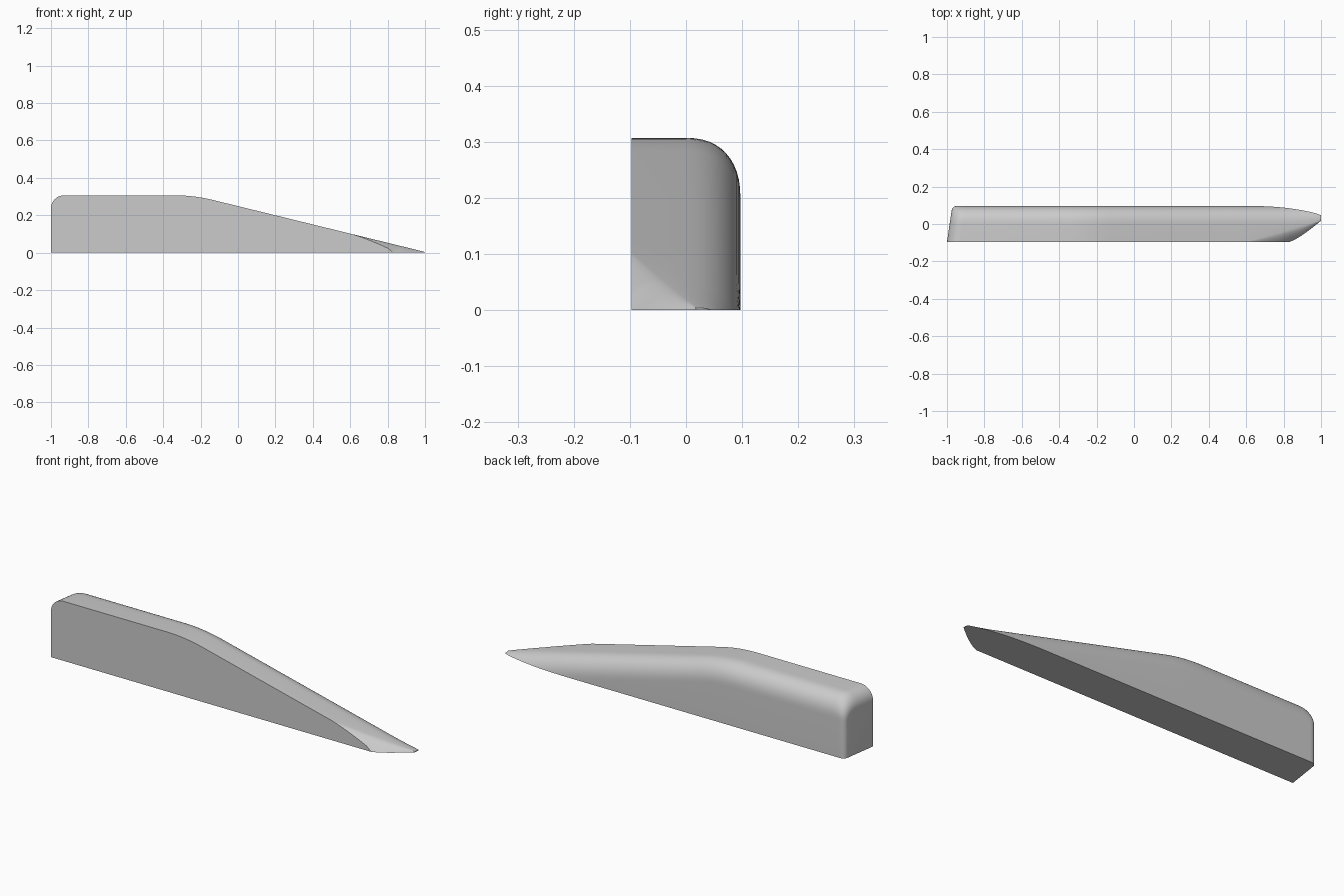
import bpy, bmesh, math

if "Cube" in bpy.data.objects:
    bpy.data.objects.remove(bpy.data.objects["Cube"])

W = 0.097          # half width of the wedge
TOP = 0.307        # height of the flat top
P = 2.3            # squareness of the rounded edge


def ramp(x):
    """Height of the sloping top, rounded into the flat top."""
    if x <= -0.34:
        return TOP
    if x < -0.14:
        t = (x + 0.34) / 0.2
        return TOP * (1 - t * t) + 0.2833 * t * t
    return 0.249 - 0.245 * x


def section(x, height, back, radius):
    """One cross-section, running from bottom front over the top to bottom back."""
    k = max(0.0, (x - 0.6) / 0.4)
    # the front side is trimmed away towards the nose
    front, front_h = -W, height
    if x > 0.6:
        front_h = height * math.sqrt(max(0.0, 1 - ((x - 0.6) / 0.23) ** 1.7))
    if x >= 0.83:
        front_h = 0.0
        front = -W + 0.115 * ((x - 0.83) / 0.17) ** 1.25
    start = max(front, -W + 0.115 * k)
    mid = 0.02 * max(0.0, (x - 0.83) / 0.17) ** 2
    pts = [(front, 0.0)]
    for i in range(9):                       # front edge of the nose
        t = 1 - i / 8
        pts.append((start + (front - start) * t,
                    front_h + (height - front_h) * (1 - t ** 1.7)))
    # rounded back edge, cut off at the ground
    drop = min(height, radius)
    a_end = math.asin(min(1.0, (1 - (1 - drop / radius) ** P) ** 0.5))
    for i in range(13):
        a = a_end * i / 12
        y = mid + (back - mid) * math.sin(a) ** (2 / P)
        z = height - radius * (1 - max(0.0, math.cos(a)) ** (2 / P))
        pts.append((y, max(0.0, z)))
    pts.append((pts[-1][0], 0.0))
    return pts


# stations along the length: rounded blunt end, bend, then nose
rows = []
for i in range(9):
    a = math.pi / 2 * i / 8
    d = 0.07 * (1 - math.cos(a))
    r = max(0.0, 1 - d / 0.025)
    rows.append((-1 + d, TOP - 0.07 * (1 - math.sin(a)),
                 W - 0.022 * (1 - math.sqrt(1 - r * r)), 0.05 + 0.057 * math.sin(a)))
xs = [-0.34 + 0.025 * i for i in range(9)] + [0.2, 0.5, 0.6]
xs += [0.6 + 0.23 * i / 8 for i in range(1, 9)]
xs += [0.83 + 0.17 * math.sin(math.pi / 2 * i / 8) for i in range(1, 9)]
rows += [(x, ramp(x), W, 0.107) for x in xs]

bm = bmesh.new()
loops = []
for x, h, back, radius in rows:
    slant = 0.147 if x < -0.9 else 0.0       # blunt end is cut at an angle
    loops.append([bm.verts.new((x + slant * (y + W), y, z))
                  for y, z in section(x, h, back, radius)])
n = len(loops[0])
for a, b in zip(loops, loops[1:]):
    for i in range(n):
        j = (i + 1) % n
        bm.faces.new((a[i], b[i], b[j], a[j]))
bm.faces.new(loops[0])
bm.faces.new(loops[-1][::-1])
bmesh.ops.remove_doubles(bm, verts=bm.verts, dist=0.0002)
bmesh.ops.dissolve_degenerate(bm, edges=bm.edges, dist=0.0001)
bmesh.ops.recalc_face_normals(bm, faces=bm.faces)

mesh = bpy.data.meshes.new("wedge_body")
bm.to_mesh(mesh)
bm.free()
body = bpy.data.objects.new("wedge_body", mesh)
bpy.context.collection.objects.link(body)

grey = bpy.data.materials.new("light_grey")
grey.diffuse_color = (0.6, 0.6, 0.6, 1)
grey.use_nodes = True
grey.node_tree.nodes["Principled BSDF"].inputs["Base Color"].default_value = grey.diffuse_color
mesh.materials.append(grey)

bpy.context.view_layer.objects.active = body
body.select_set(True)
bpy.ops.object.shade_smooth_by_angle(angle=math.radians(30))
